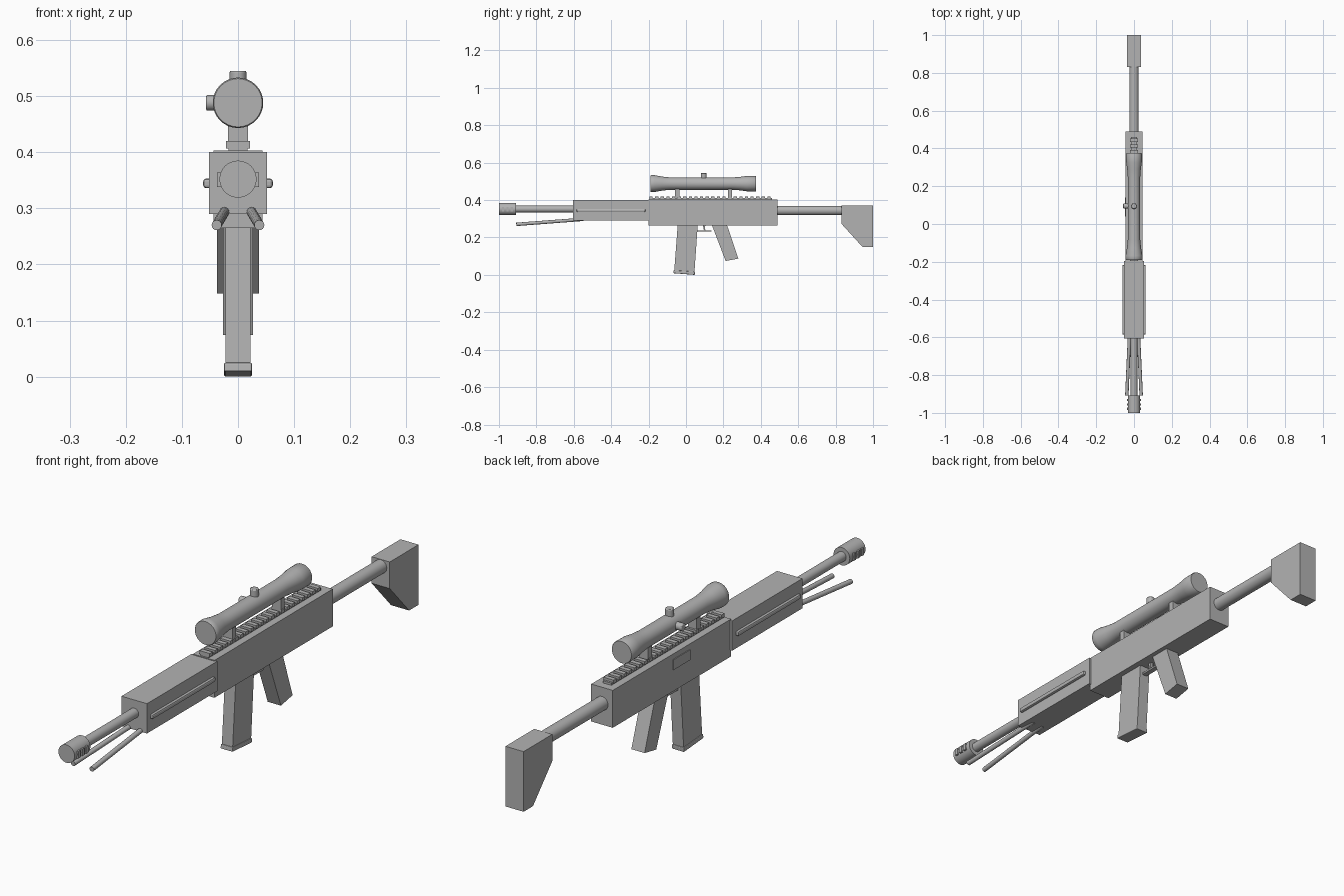
import bpy, bmesh, math
from mathutils import Vector

cube = bpy.data.objects.get("Cube")
if cube:
    bpy.data.objects.remove(cube, do_unlink=True)

GREY = (0.45, 0.45, 0.45, 1.0)
metal = bpy.data.materials.new("plain grey")
metal.use_nodes = True
metal.diffuse_color = GREY
metal.node_tree.nodes["Principled BSDF"].inputs["Base Color"].default_value = GREY


def finish(bm, name, bevel=0.0, smooth=False):
    bmesh.ops.recalc_face_normals(bm, faces=bm.faces)
    mesh = bpy.data.meshes.new(name)
    bm.to_mesh(mesh)
    bm.free()
    mesh.materials.append(metal)
    obj = bpy.data.objects.new(name, mesh)
    bpy.context.collection.objects.link(obj)
    if bevel:
        mod = obj.modifiers.new("edge rounding", 'BEVEL')
        mod.width, mod.segments = bevel, 2
    if smooth:
        bpy.ops.object.select_all(action='DESELECT')
        obj.select_set(True)
        bpy.context.view_layer.objects.active = obj
        bpy.ops.object.shade_smooth_by_angle(angle=math.radians(35))
    return obj


def add_box(bm, x, y, z):
    """Box between (low, high) pairs on each axis."""
    verts = bmesh.ops.create_cube(bm, size=1)["verts"]
    for v in verts:
        v.co = [r[0] if c < 0 else r[1] for c, r in zip(v.co, (x, y, z))]


def box(name, x, y, z, bevel=0.0):
    bm = bmesh.new()
    add_box(bm, x, y, z)
    return finish(bm, name, bevel)


def side_profile(name, points, half, bevel=0.0):
    """Outline in (y, z), extruded across x."""
    bm = bmesh.new()
    face = bm.faces.new([bm.verts.new((-half, y, z)) for y, z in points])
    new = bmesh.ops.extrude_face_region(bm, geom=[face])["geom"]
    bmesh.ops.translate(bm, vec=(2 * half, 0, 0),
                        verts=[g for g in new if isinstance(g, bmesh.types.BMVert)])
    return finish(bm, name, bevel)


def turned(name, start, direction, profile, sides=32, bevel=0.0):
    """Capped round part; profile holds (distance, radius) pairs."""
    bm = bmesh.new()
    turn = Vector(direction).to_track_quat('Z', 'Y')
    rings = []
    for d, r in profile:
        angles = [2 * math.pi * i / sides for i in range(sides)]
        rings.append([bm.verts.new(Vector(start) + turn @ Vector(
            (r * math.cos(a), r * math.sin(a), d))) for a in angles])
    for a, b in zip(rings, rings[1:]):
        for i in range(sides):
            j = (i + 1) % sides
            bm.faces.new((a[i], a[j], b[j], b[i]))
    bm.faces.new(rings[0])
    bm.faces.new(rings[-1])
    return finish(bm, name, bevel, smooth=True)


def rod(name, start, end, radius, sides=32, bevel=0.0):
    axis = Vector(end) - Vector(start)
    return turned(name, start, axis, [(0, radius), (axis.length, radius)], sides, bevel)


# Body
box("receiver", (-0.044, 0.044), (-0.2, 0.49), (0.265, 0.403))
box("handguard", (-0.052, 0.052), (-0.605, -0.195), (0.29, 0.4))
box("ejection_port", (-0.047, -0.04), (0.04, 0.14), (0.345, 0.383))

# Barrel and muzzle brake with side ports
rod("barrel", (0, -0.95, 0.352), (0, -0.55, 0.352), 0.018)
rod("muzzle_brake", (0, -1, 0.352), (0, -0.908, 0.352), 0.033)
bm = bmesh.new()
for y in (-0.978, -0.955, -0.932):
    add_box(bm, (-0.037, 0.037), (y - 0.006, y + 0.006), (0.338, 0.364))
finish(bm, "muzzle_ports")

# Mirrored handguard rails and folded bipod legs
for name, s in (("left", 1), ("right", -1)):
    box(name + "_handguard_rail", sorted((s * 0.045, s * 0.062)),
        (-0.585, -0.217), (0.336, 0.353), 0.005)
    rod(name + "_bipod_leg", (s * 0.022, -0.55, 0.297), (s * 0.038, -0.907, 0.27), 0.009, 16)

# Stock
rod("stock_tube", (0, 0.48, 0.344), (0, 0.85, 0.344), 0.025)
side_profile("stock", [(0.832, 0.37), (1, 0.37), (1, 0.148), (0.945, 0.148), (0.832, 0.272)], 0.037)

# Grip, magazine and trigger
side_profile("grip", [(0.137, 0.27), (0.218, 0.27), (0.28, 0.087), (0.212, 0.074)], 0.027)
side_profile("magazine", [(-0.044, 0.27), (0.063, 0.27), (0.045, 0.012), (-0.063, 0.02)], 0.022)
side_profile("magazine_base", [(-0.066, 0.025), (0.048, 0.017), (0.047, 0), (-0.068, 0.009)],
             0.025, 0.003)
box("trigger_guard", (-0.01, 0.01), (0.055, 0.135), (0.231, 0.238))
side_profile("trigger", [(0.09, 0.268), (0.104, 0.268), (0.101, 0.25), (0.105, 0.234),
                         (0.097, 0.234), (0.093, 0.25)], 0.006)

# Toothed top rail
bm = bmesh.new()
add_box(bm, (-0.017, 0.017), (-0.195, 0.46), (0.4, 0.411))
for i in range(22):
    y = -0.195 + i * 0.03
    add_box(bm, (-0.021, 0.021), (y, y + 0.017), (0.407, 0.42))
finish(bm, "top_rail")

# Scope with flared ends, mounts and adjustment knobs
turned("scope", (0, -0.19, 0.488), (0, 1, 0),
       [(0, 0.043), (0.003, 0.045), (0.022, 0.045), (0.065, 0.037), (0.105, 0.033),
        (0.44, 0.033), (0.48, 0.036), (0.515, 0.041), (0.562, 0.042), (0.565, 0.04)])
for name, y in (("front", -0.047), ("rear", 0.235)):
    box(name + "_scope_mount", (-0.018, 0.018), (y - 0.011, y + 0.011), (0.415, 0.475))
rod("top_scope_knob", (0, 0.095, 0.51), (0, 0.095, 0.545), 0.015, 20, 0.003)
rod("side_scope_knob", (-0.022, 0.095, 0.488), (-0.057, 0.095, 0.488), 0.014, 20, 0.003)
